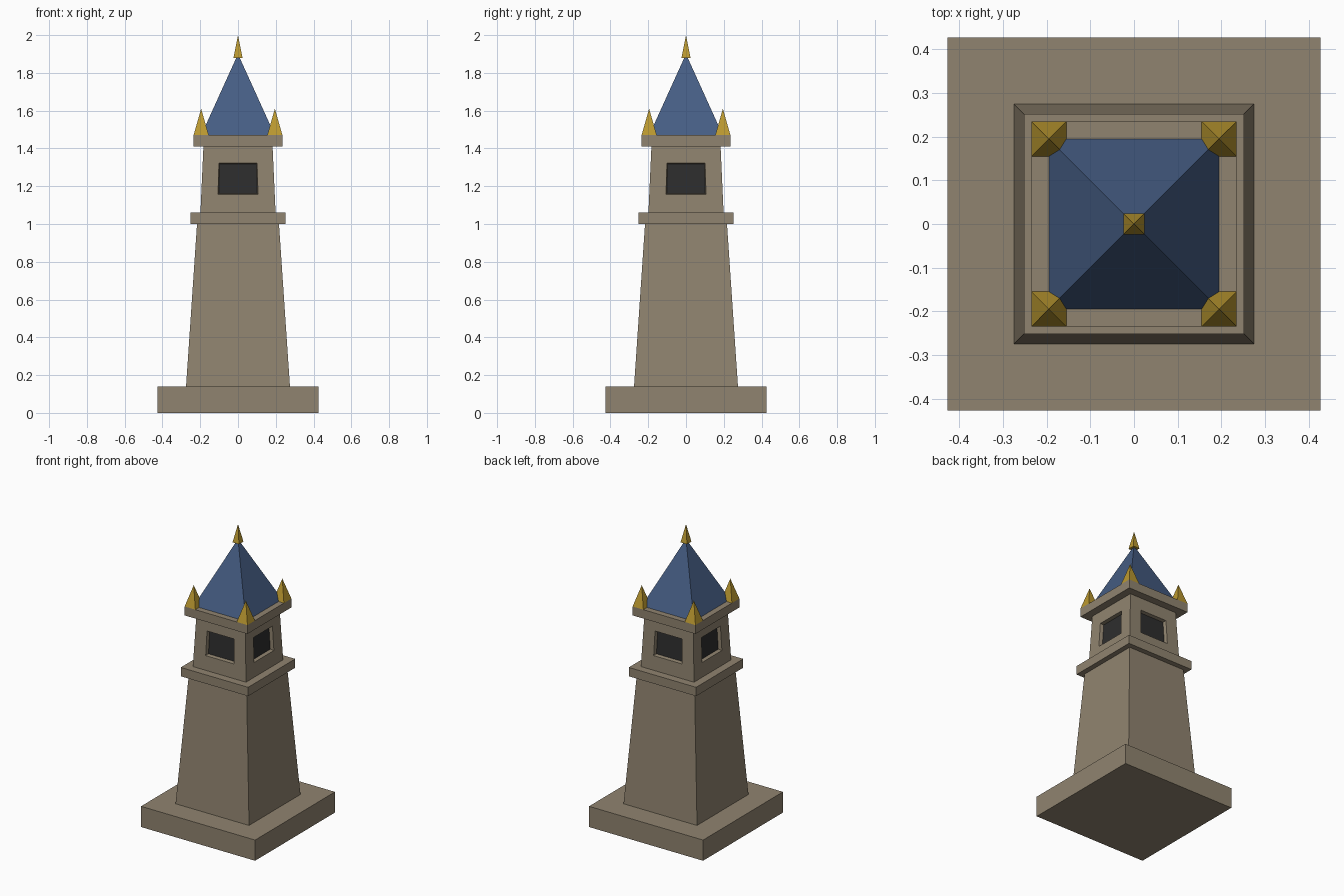
import bpy, bmesh
from mathutils import Vector

cube = bpy.data.objects.get("Cube")
if cube:
    bpy.data.objects.remove(cube, do_unlink=True)


def material(name, colour):
    mat = bpy.data.materials.new(name)
    mat.use_nodes = True
    mat.diffuse_color = (*colour, 1)
    mat.node_tree.nodes["Principled BSDF"].inputs["Base Color"].default_value = (*colour, 1)
    return mat


stone = material("stone", (0.28, 0.23, 0.16))
slate = material("blue roof", (0.06, 0.11, 0.23))
gold = material("gold", (0.50, 0.32, 0.03))
dark = material("dark opening", (0.027, 0.027, 0.027))


def add_object(name, bm, *mats):
    bmesh.ops.recalc_face_normals(bm, faces=bm.faces)
    mesh = bpy.data.meshes.new(name)
    bm.to_mesh(mesh)
    bm.free()
    for mat in mats:
        mesh.materials.append(mat)
    obj = bpy.data.objects.new(name, mesh)
    bpy.context.collection.objects.link(obj)


def square_block(bottom, top, z0, z1, x=0, y=0):
    """Square tapered block from half widths; a zero top makes a pyramid."""
    bm = bmesh.new()
    corners = ((-1, -1), (1, -1), (1, 1), (-1, 1))
    low = [bm.verts.new((x + i * bottom, y + j * bottom, z0)) for i, j in corners]
    bm.faces.new(low[::-1])
    if top:
        high = [bm.verts.new((x + i * top, y + j * top, z1)) for i, j in corners]
        bm.faces.new(high)
    else:
        high = [bm.verts.new((x, y, z1))] * 4
    for a in range(4):
        b = (a + 1) % 4
        ring = [low[a], low[b], high[b], high[a]]
        bm.faces.new(ring if top else ring[:3])
    return bm


# Plinth, tapered shaft and ledges
add_object("plinth", square_block(0.427, 0.427, 0, 0.14), stone)
add_object("shaft", square_block(0.275, 0.217, 0.14, 1.0), stone)
add_object("belt_ledge", square_block(0.252, 0.252, 1.0, 1.06), stone)
add_object("cornice", square_block(0.235, 0.235, 1.41, 1.47), stone)

# Belfry with a recessed dark opening in each wall
LOW, HIGH, Z0, Z1 = 0.199, 0.183, 1.06, 1.41
bm = square_block(LOW, HIGH, Z0, Z1)
bm.normal_update()
for wall in [f for f in bm.faces if abs(f.normal.z) < 0.5]:
    out = Vector((round(wall.normal.x), round(wall.normal.y), 0))
    side = Vector((-out.y, out.x, 0))

    def place(shrink, depth):
        middle = wall.calc_center_median().z
        for v in wall.verts:
            lower = v.co.z < middle
            z = 1.157 + shrink if lower else 1.322 - shrink
            half = (0.106 if lower else 0.101) - shrink
            plane = LOW + (HIGH - LOW) * (z - Z0) / (Z1 - Z0)
            sign = 1 if v.co.dot(side) > 0 else -1
            v.co = out * (plane - depth) + side * sign * half + Vector((0, 0, z))

    bmesh.ops.inset_individual(bm, faces=[wall], thickness=0.03)
    place(0, 0)
    bmesh.ops.inset_individual(bm, faces=[wall], thickness=0.005)
    place(0.004, 0.024)
    wall.material_index = 1
add_object("belfry", bm, stone, dark)

# Roof, finial and corner spires
add_object("roof", square_block(0.195, 0, 1.47, 1.9), slate)
add_object("finial", square_block(0.024, 0, 1.88, 2.0), gold)
for x, x_name in ((-0.195, "right"), (0.195, "left")):
    for y, y_name in ((-0.195, "front"), (0.195, "back")):
        add_object(f"spire_{y_name}_{x_name}",
                   square_block(0.04, 0, 1.47, 1.61, x, y), gold)
